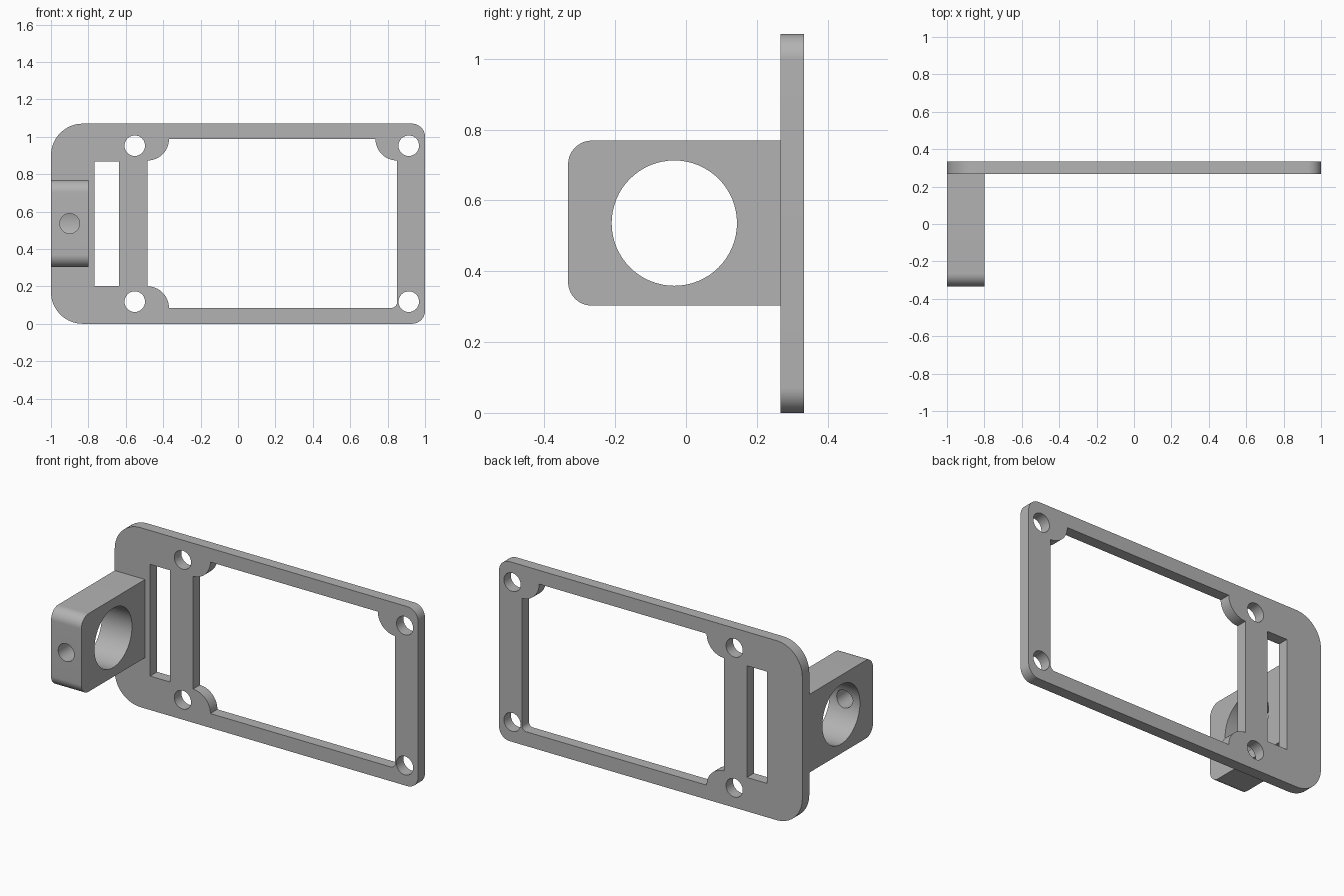
import bpy
import bmesh
from math import sin, cos, radians
from mathutils import Vector

if "Cube" in bpy.data.objects:
    bpy.data.objects.remove(bpy.data.objects["Cube"], do_unlink=True)

GREY = (0.45, 0.45, 0.45, 1)
grey = bpy.data.materials.new("plain grey")
grey.use_nodes = True
grey.diffuse_color = GREY
grey.node_tree.nodes["Principled BSDF"].inputs["Base Color"].default_value = GREY


def arc(u, v, r, start, end, steps):
    angles = [radians(start + (end - start) * i / steps) for i in range(steps + 1)]
    return [(u + r * cos(a), v + r * sin(a)) for a in angles]


def circle(u, v, r):
    return arc(u, v, r, 0, 360, 64)[:-1]


def rectangle(u0, v0, u1, v1, radii=(0, 0, 0, 0)):
    """Corners run anticlockwise from bottom left; a negative radius makes a boss."""
    points = []
    corners = [(u0, v0, 1, 1), (u1, v0, -1, 1), (u1, v1, -1, -1), (u0, v1, 1, -1)]
    for i, ((u, v, du, dv), r) in enumerate(zip(corners, radii)):
        turn = 90 * i
        if r > 0:
            points += arc(u + du * r, v + dv * r, r, 180 + turn, 270 + turn, 16)
        elif r < 0:
            points += arc(u, v, -r, 90 + turn, turn, 16)
        else:
            points.append((u, v))
    return points


def extruded(name, loops, place, depth):
    """Fill an outline with holes, then extrude it along the depth vector."""
    bm = bmesh.new()
    for loop in loops:
        verts = [bm.verts.new(place(u, v)) for u, v in loop]
        for a, b in zip(verts, verts[1:] + verts[:1]):
            bm.edges.new((a, b))
    bmesh.ops.triangle_fill(bm, edges=bm.edges[:], use_beauty=True)
    result = bmesh.ops.extrude_face_region(bm, geom=bm.faces[:], use_keep_orig=True)
    moved = [g for g in result["geom"] if isinstance(g, bmesh.types.BMVert)]
    bmesh.ops.translate(bm, verts=moved, vec=Vector(depth))
    bmesh.ops.recalc_face_normals(bm, faces=bm.faces[:])
    mesh = bpy.data.meshes.new(name)
    bm.to_mesh(mesh)
    bm.free()
    mesh.materials.append(grey)
    obj = bpy.data.objects.new(name, mesh)
    bpy.context.collection.objects.link(obj)
    return obj


def select_only(obj):
    bpy.ops.object.select_all(action="DESELECT")
    obj.select_set(True)
    bpy.context.view_layer.objects.active = obj


HEIGHT, MID = 1.07, 0.535
FRONT, BACK = 0.267, 0.333

# Mounting frame: outline, large window with corner bosses, slot, screw holes
frame_loops = [
    rectangle(-1, 0, 1, HEIGHT, (0.17, 0.07, 0.07, 0.17)),
    rectangle(-0.484, 0.085, 0.85, 0.988, (-0.115, 0.03, -0.115, -0.115)),
    rectangle(-0.767, 0.202, -0.635, 0.868),
]
frame_loops += [circle(x, MID + s * 0.417, 0.055) for x in (-0.552, 0.913) for s in (-1, 1)]
frame = extruded("mounting_frame", frame_loops,
                 lambda u, v: (u, FRONT, v), (0, BACK - FRONT, 0))

# Side bracket with a large cross bore
bracket_loops = [
    rectangle(-BACK, 0.303, FRONT, 0.769, (0.067, 0, 0, 0.067)),
    circle(-0.033, 0.536, 0.177),
]
bracket = extruded("side_bracket", bracket_loops,
                   lambda u, v: (-1, u, v), (0.2, 0, 0))

# Clamp screw hole from the bracket's front into the bore
cutter = extruded("screw_hole_cutter", [circle(-0.9, 0.536, 0.053)],
                  lambda u, v: (u, -0.4, v), (0, 0.36, 0))
cutter.hide_render = True
hole = bracket.modifiers.new("screw hole", "BOOLEAN")
hole.operation = "DIFFERENCE"
hole.solver = "EXACT"
hole.object = cutter
select_only(bracket)
bpy.ops.object.modifier_apply(modifier=hole.name)
bpy.data.objects.remove(cutter, do_unlink=True)

for part in (frame, bracket):
    select_only(part)
    bpy.ops.object.shade_smooth_by_angle()
